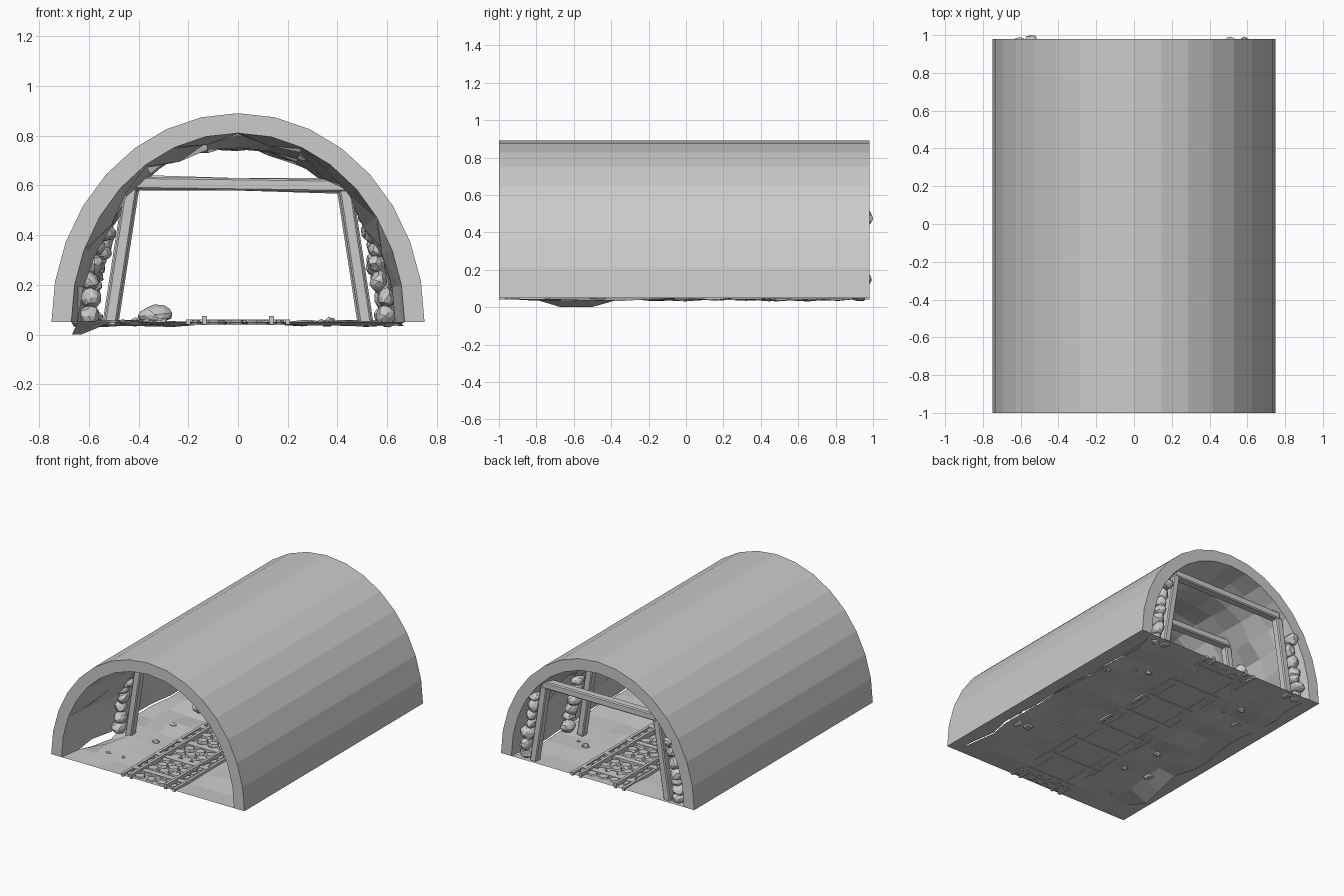
import bpy, bmesh, math, random
from mathutils import Vector, Matrix, noise

if "Cube" in bpy.data.objects:
    bpy.data.objects.remove(bpy.data.objects["Cube"])

random.seed(7)
Y0, Y1, ROWS, SEG = -1.0, 0.98, 12, 16


def make(name, bm):
    bmesh.ops.recalc_face_normals(bm, faces=bm.faces)
    me = bpy.data.meshes.new(name)
    bm.to_mesh(me)
    bm.free()
    ob = bpy.data.objects.new(name, me)
    bpy.context.collection.objects.link(ob)
    return ob


def arch(rx, rz, i):
    a = math.pi * i / SEG
    return rx * math.cos(a), 0.05 + rz * math.sin(a)


def beam(bm, a, b, w, d):
    """Square timber from a to b, width w and depth d (along y for uprights)."""
    a, b = Vector(a), Vector(b)
    z = (b - a).normalized()
    ref = Vector((1, 0, 0)) if abs(z.y) > 0.9 else Vector((0, 1, 0))
    x = ref.cross(z).normalized()
    y = z.cross(x)
    m = Matrix((x, y, z)).transposed().to_4x4()
    m.translation = (a + b) / 2
    bmesh.ops.create_cube(bm, size=1, matrix=m @ Matrix.Diagonal((w, d, (b - a).length, 1)))


def stone(bm, loc, size, sub=2):
    """Irregular rounded rock."""
    vs = bmesh.ops.create_icosphere(bm, subdivisions=sub, radius=1)["verts"]
    off = Vector([random.uniform(-50, 50) for _ in range(3)])
    rot = Matrix.Rotation(random.uniform(-0.4, 0.4), 3, "Y")
    for v in vs:
        p = v.co * (1 + 0.25 * noise.noise(v.co * 1.3 + off))
        v.co = rot @ Vector([p[k] * size[k] for k in range(3)]) + Vector(loc)
        v.co.y = min(v.co.y, 1.0)
        v.co.z = max(v.co.z, 0.01)


# Tunnel shell: smooth faceted outside, rough rock inside
bm = bmesh.new()
loops, inner_rows = [], []
for r in range(ROWS + 1):
    y = Y0 + (Y1 - Y0) * r / ROWS
    end = r in (0, ROWS)
    outer, inner = [], []
    for i in range(SEG + 1):
        x, z = arch(0.75, 0.84, i)
        outer.append(bm.verts.new((x, y, z)))
        s = 0 if end else random.uniform(0.0, 0.1)
        if i in (0, SEG):
            s *= 0.6
        x, z = arch(0.67 * (1 - s), 0.76 * (1 - s), i)
        inner.append(bm.verts.new((x, y, z)))
    loops.append(outer + inner[::-1])
    inner_rows.append([v.co.copy() for v in inner])
n = 2 * (SEG + 1)
for a, b in zip(loops, loops[1:]):
    for i in range(n):
        j = (i + 1) % n
        bm.faces.new((a[i], a[j], b[j], b[i]))
for l in (loops[0], loops[-1]):
    for i in range(SEG):
        bm.faces.new((l[i], l[i + 1], l[n - 2 - i], l[n - 1 - i]))
make("tunnel_shell", bm)

# Uneven floor joined to the foot of the walls
bm = bmesh.new()
COLS, grid = 10, []
for r, row in enumerate(inner_rows):
    line = []
    for c in range(COLS + 1):
        p = row[SEG].lerp(row[0], c / COLS)
        if 0 < r < ROWS:
            if abs(p.x) < 0.25:
                p.z = 0.042
            elif 0 < c < COLS:
                p.z = random.uniform(0.03, 0.06)
            else:
                p.z = random.uniform(0.03, 0.05)
            if c == 0 and r in (2, 3):
                p.z = 0.0
        line.append(bm.verts.new(p))
    grid.append(line)
for a, b in zip(grid, grid[1:]):
    for c in range(COLS):
        bm.faces.new((a[c], a[c + 1], b[c + 1], b[c]))
make("floor", bm)

# Timber support frames with leaning posts and stone packing
for k, fy in enumerate((-0.46, 0.43, 0.93)):
    bm = bmesh.new()
    t = (0.0, 0.008, -0.006)[k]
    for s in (-1, 1):
        beam(bm, (s * (0.515 - t), fy, 0.035), (s * (0.43 - t), fy, 0.59), 0.05, 0.055)
    beam(bm, (-0.44, fy, 0.61 + t), (0.45, fy, 0.598 - t), 0.05, 0.06)
    ob = make(f"support_frame_{k + 1}", bm)
    mod = ob.modifiers.new("chamfer", "BEVEL")
    mod.width, mod.segments = 0.007, 1

    bm = bmesh.new()
    for s in (-1, 1):
        z = 0.075
        while z < 0.5:
            h = random.uniform(0.03, 0.048)
            lean = 0.605 - 0.2 * (z - 0.05) ** 1.2
            stone(bm, (s * (lean + random.uniform(-0.02, 0.015)), fy + random.uniform(-0.02, 0.02), z),
                  (random.uniform(0.032, 0.048), random.uniform(0.045, 0.06), h))
            z += h * 1.65
    make(f"packing_stones_{k + 1}", bm)

# Track: bed edging, rails and sleepers
bm = bmesh.new()
for s in (-1, 1):
    beam(bm, (s * 0.2, Y0, 0.05), (s * 0.2, Y1, 0.05), 0.02, 0.02)
    beam(bm, (s * 0.135, Y0, 0.055), (s * 0.135, Y1, 0.055), 0.03, 0.016)
    beam(bm, (s * 0.135, Y0, 0.067), (s * 0.135, Y1, 0.067), 0.014, 0.02)
make("rails", bm)
bm = bmesh.new()
for i in range(8):
    y = -0.87 + i * 0.247
    beam(bm, (-0.2, y, 0.05), (0.2, y, 0.05), 0.022, 0.04)
make("sleepers", bm)

# Flat cobbles between the rails
bm = bmesh.new()
for r in range(26):
    y = -0.95 + r * 0.074
    for c in range(5):
        x = (-0.168, -0.085, 0.0, 0.085, 0.168)[c]
        if c in (1, 2, 3):
            x += 0.02 * (r % 2) - 0.01
        w = 0.02 if c in (0, 4) else 0.04
        sides, start = random.choice((5, 6, 7)), random.random() * 6
        m = (Matrix.Translation((x, y, 0.05)) @ Matrix.Diagonal((w, 0.035, 1, 1))
             @ Matrix.Rotation(start, 4, "Z"))
        bmesh.ops.create_cone(bm, cap_ends=True, segments=sides, radius1=1, radius2=0.85,
                              depth=0.016, matrix=m)
make("cobbles", bm)

# Loose rocks on the floor
bm = bmesh.new()
stone(bm, (-0.335, 0.08, 0.08), (0.07, 0.06, 0.038))
for i in range(12):
    s = random.choice((-1, 1))
    q = random.uniform(0.01, 0.025)
    stone(bm, (s * random.uniform(0.27, 0.5), random.uniform(-0.85, 0.9), 0.05), (q * 1.3, q, q * 0.8), 1)
make("loose_rocks", bm)
